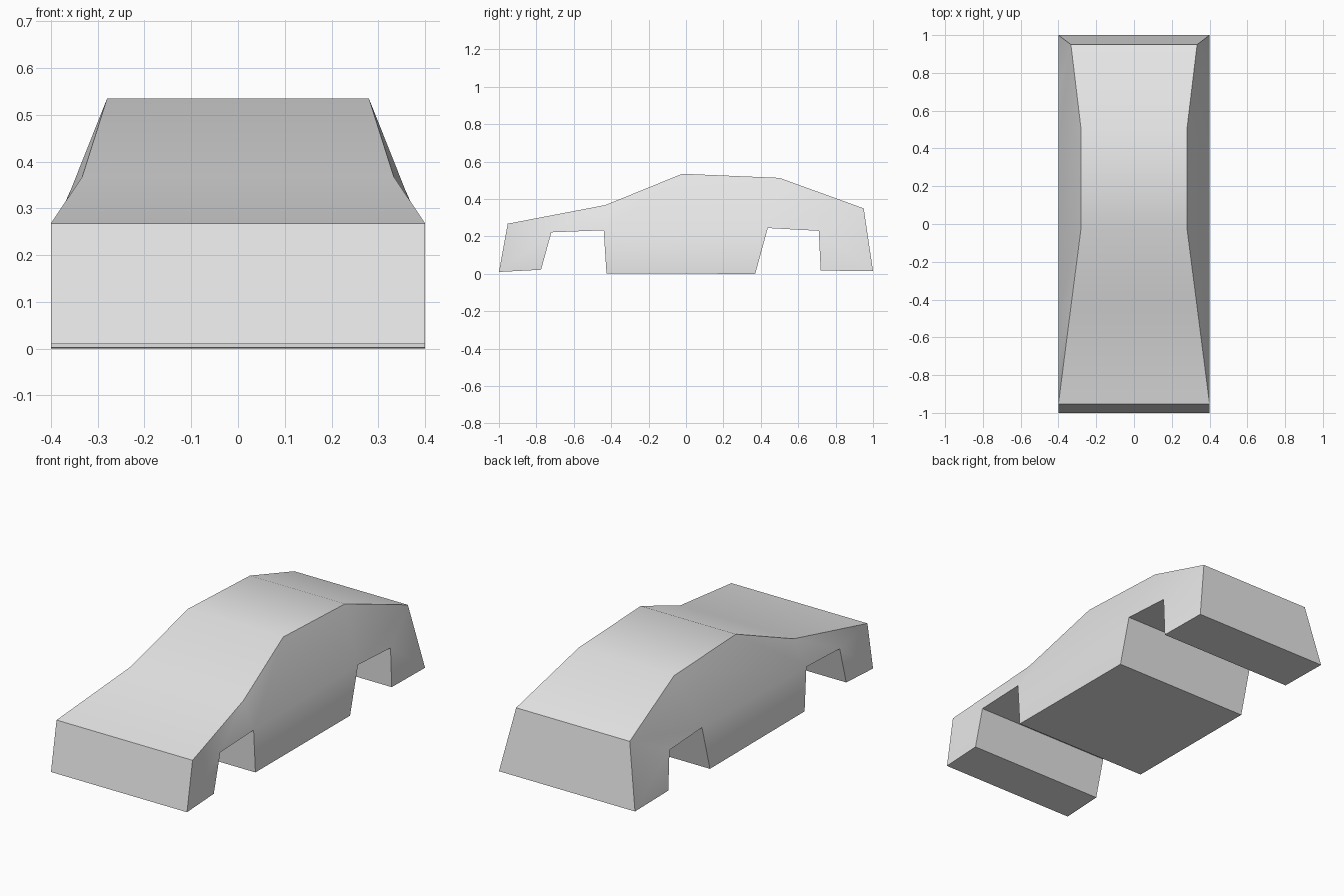
import bpy, bmesh, math

old = bpy.data.objects.get("Cube")
if old:
    bpy.data.objects.remove(old, do_unlink=True)

# Body paint
paint = bpy.data.materials.new("light_grey")
paint.use_nodes = True
grey = (0.8, 0.8, 0.8, 1)
paint.diffuse_color = grey
paint.node_tree.nodes["Principled BSDF"].inputs["Base Color"].default_value = grey

# Side outline, in order: half width, y, z
outline = {
    "nose_low": (0.4, -1.0, 0.01),
    "nose_sill": (0.4, -0.775, 0.022),
    "arch_f1": (0.4, -0.72, 0.222),
    "arch_f2": (0.4, -0.44, 0.233),
    "sill_f": (0.4, -0.425, 0.002),
    "sill_r": (0.4, 0.37, 0.0),
    "arch_r1": (0.4, 0.437, 0.245),
    "arch_r2": (0.4, 0.71, 0.23),
    "tail_sill": (0.4, 0.72, 0.018),
    "tail_low": (0.4, 1.0, 0.014),
    "tail_top": (0.334, 0.95, 0.35),
    "roof_r": (0.28, 0.5, 0.513),
    "roof_f": (0.28, -0.02, 0.535),
    "cowl": (0.333, -0.43, 0.368),
    "nose_top": (0.4, -0.953, 0.268),
}

# Patches that close each flank
flank = [
    "nose_low nose_sill arch_f1 nose_top",
    "arch_f1 arch_f2 cowl nose_top",
    "arch_f2 roof_f cowl",
    "arch_f2 sill_f sill_r arch_r1",
    "arch_f2 arch_r1 roof_r roof_f",
    "arch_r1 arch_r2 tail_top roof_r",
    "arch_r2 tail_sill tail_low tail_top",
]

bm = bmesh.new()
left = {n: bm.verts.new((x, y, z)) for n, (x, y, z) in outline.items()}
right = {n: bm.verts.new((-x, y, z)) for n, (x, y, z) in outline.items()}

# Full-width strips around the outline
names = list(outline)
for a, b in zip(names, names[1:] + names[:1]):
    bm.faces.new((left[a], right[a], right[b], left[b]))

# Both flanks
for patch in flank:
    for side in (left, right):
        bm.faces.new([side[n] for n in patch.split()])

bmesh.ops.recalc_face_normals(bm, faces=bm.faces)
mesh = bpy.data.meshes.new("car_body")
bm.to_mesh(mesh)
bm.free()
mesh.materials.append(paint)
body = bpy.data.objects.new("car_body", mesh)
bpy.context.collection.objects.link(body)

# Smooth roof and flanks, sharp corners
bpy.ops.object.select_all(action="DESELECT")
body.select_set(True)
bpy.context.view_layer.objects.active = body
bpy.ops.object.shade_smooth_by_angle(angle=math.radians(30))
